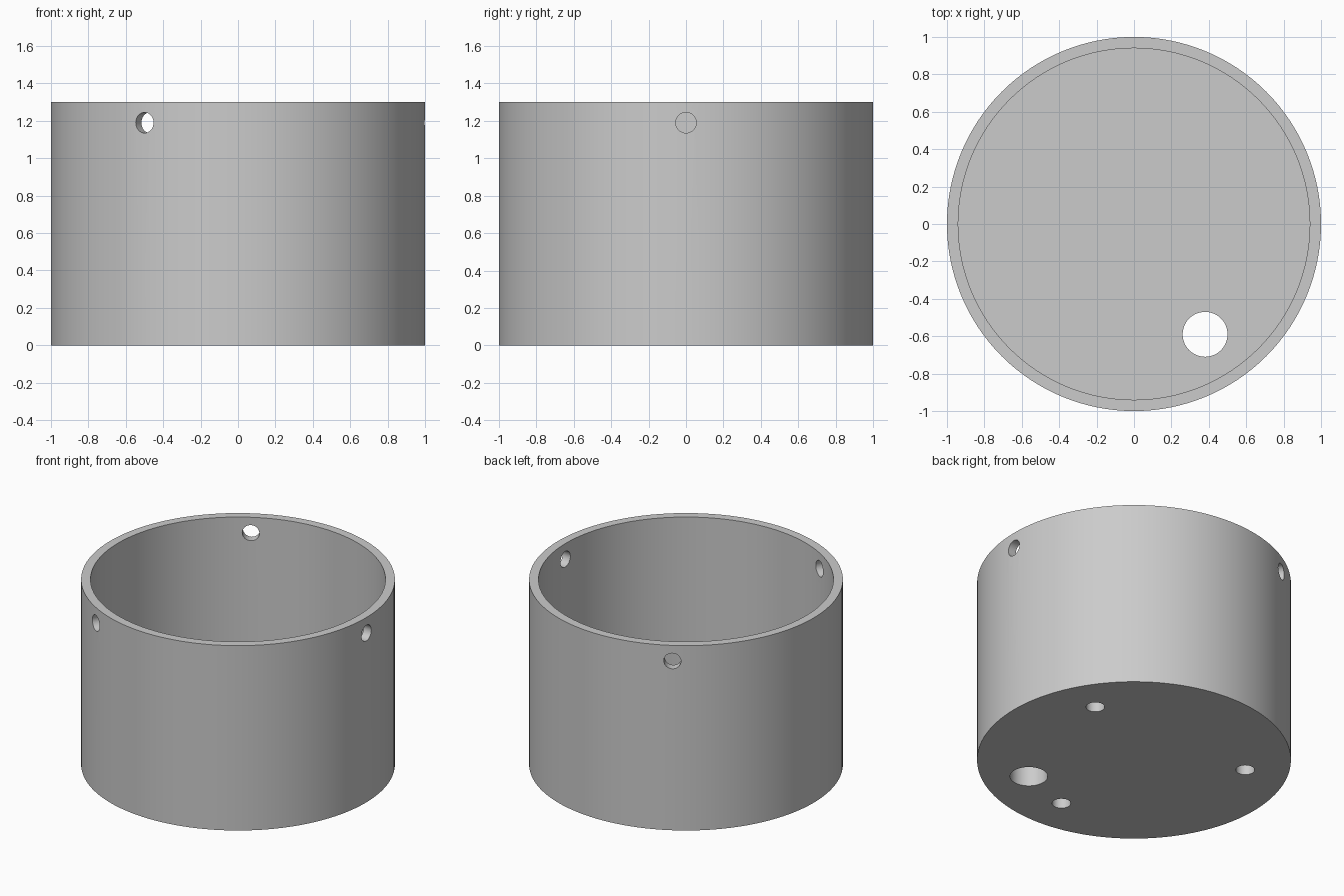
import bpy
import math
from mathutils import Vector

cube = bpy.data.objects.get("Cube")
if cube:
    bpy.data.objects.remove(cube, do_unlink=True)

HEIGHT, OUTER, INNER, FLOOR = 1.3, 1.0, 0.94, 0.18

grey = bpy.data.materials.new("plain grey")
grey.use_nodes = True
grey.diffuse_color = (0.6, 0.6, 0.6, 1)
grey.node_tree.nodes["Principled BSDF"].inputs["Base Color"].default_value = (0.6, 0.6, 0.6, 1)


def cylinder(name, radius, start, end, sides):
    """Cylinder running between two points."""
    start, end = Vector(start), Vector(end)
    axis = end - start
    bpy.ops.mesh.primitive_cylinder_add(
        vertices=sides, radius=radius, depth=axis.length,
        location=(start + end) / 2,
        rotation=axis.to_track_quat('Z', 'Y').to_euler())
    obj = bpy.context.object
    obj.name = name
    obj.data.materials.append(grey)
    return obj


def cut(body, cutter):
    """Subtract the cutter from the body and discard it."""
    cutter.hide_render = True
    mod = body.modifiers.new("cut", 'BOOLEAN')
    mod.operation = 'DIFFERENCE'
    mod.solver = 'EXACT'
    mod.object = cutter
    bpy.context.view_layer.objects.active = body
    bpy.ops.object.modifier_apply(modifier=mod.name)
    bpy.data.objects.remove(cutter, do_unlink=True)


def polar(radius, degrees, z):
    a = math.radians(degrees)
    return (radius * math.cos(a), radius * math.sin(a), z)


# Round cup with a thick floor
cup = cylinder("cup_body", OUTER, (0, 0, 0), (0, 0, HEIGHT), 128)
cut(cup, cylinder("cavity_cutter", INNER, (0, 0, FLOOR), (0, 0, HEIGHT + 0.2), 128))

# Drain hole through the floor
cut(cup, cylinder("drain_cutter", 0.12, (0.38, -0.59, -0.1), (0.38, -0.59, FLOOR + 0.1), 48))

for i in range(3):
    # Holes through the wall, just below the rim
    a = 120 * i
    cut(cup, cylinder("wall_hole_cutter", 0.055, polar(0.8, a, 1.19), polar(1.1, a, 1.19), 32))
    # Blind holes in the underside
    b = 30 + 120 * i
    cut(cup, cylinder("blind_hole_cutter", 0.06, polar(0.72, b, -0.1), polar(0.72, b, 0.12), 32))

# Smooth walls with crisp rims
bpy.ops.object.select_all(action='DESELECT')
cup.select_set(True)
bpy.context.view_layer.objects.active = cup
bpy.ops.object.shade_smooth_by_angle(angle=math.radians(30))
